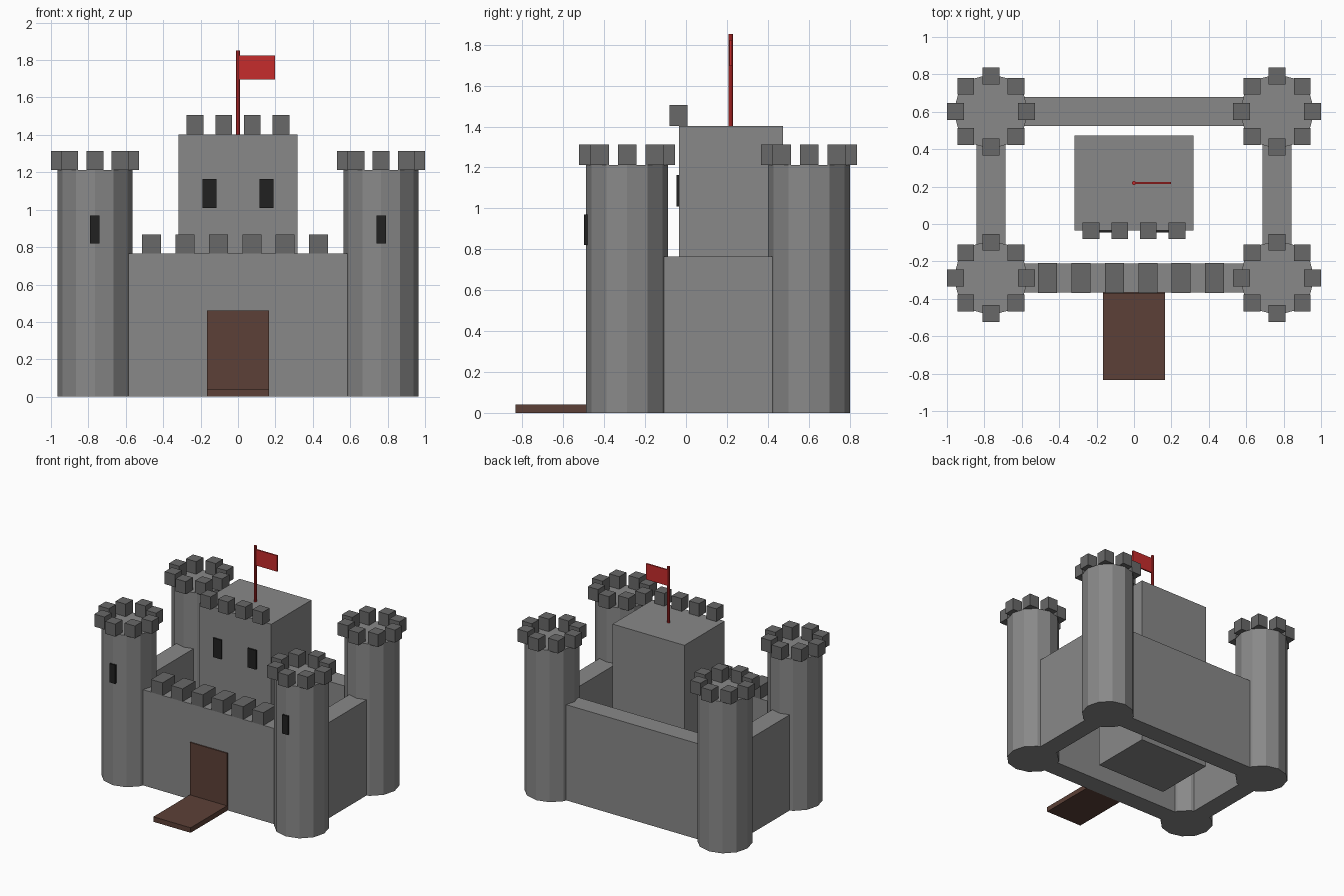
import bpy, bmesh
from math import cos, sin, pi
from mathutils import Matrix

if "Cube" in bpy.data.objects:
    bpy.data.objects.remove(bpy.data.objects["Cube"])


def material(name, rgb):
    m = bpy.data.materials.new(name)
    m.diffuse_color = (*rgb, 1)
    m.use_nodes = True
    m.node_tree.nodes["Principled BSDF"].inputs["Base Color"].default_value = m.diffuse_color
    return m


STONE = material("stone", (0.25, 0.25, 0.25))
DARK_STONE = material("dark_stone", (0.14, 0.14, 0.14))
WOOD = material("wood", (0.107, 0.051, 0.038))
GLASS = material("window_dark", (0.015, 0.015, 0.015))
RED = material("red", (0.565, 0.025, 0.025))


def finish(bm, name, mat):
    me = bpy.data.meshes.new(name)
    bm.to_mesh(me)
    bm.free()
    me.materials.append(mat)
    ob = bpy.data.objects.new(name, me)
    bpy.context.collection.objects.link(ob)
    return ob


def boxes(name, mat, spans):
    """One object of axis-aligned boxes, each (x0, x1, y0, y1, z0, z1)."""
    bm = bmesh.new()
    for x0, x1, y0, y1, z0, z1 in spans:
        m = (Matrix.Translation(((x0 + x1) / 2, (y0 + y1) / 2, (z0 + z1) / 2))
             @ Matrix.Diagonal((x1 - x0, y1 - y0, z1 - z0, 1)))
        bmesh.ops.create_cube(bm, size=1, matrix=m)
    return finish(bm, name, mat)


def cylinder(name, mat, x, y, z0, z1, r, sides):
    bm = bmesh.new()
    bmesh.ops.create_cone(bm, cap_ends=True, segments=sides, radius1=r, radius2=r,
                          depth=z1 - z0, matrix=Matrix.Translation((x, y, (z0 + z1) / 2)))
    return finish(bm, name, mat)


def block(x, y, z, w, d, h):
    """Span of a box resting at height z, centred on x, y."""
    return (x - w / 2, x + w / 2, y - d / 2, y + d / 2, z, z + h)


TX, FRONT, BACK = 0.765, -0.288, 0.602
TOWER_H, WALL_H, KEEP_H = 1.213, 0.765, 1.403
T = 0.077  # half wall thickness

# Corner towers with rings of merlons
for sx, side in ((-1, "left"), (1, "right")):
    for y, end in ((FRONT, "front"), (BACK, "back")):
        x = sx * TX
        cylinder(f"{end}_{side}_tower", STONE, x, y, 0, TOWER_H, 0.2, 12)
        boxes(f"{end}_{side}_tower_merlons", DARK_STONE,
              [block(x + 0.19 * cos(k * pi / 4), y + 0.19 * sin(k * pi / 4),
                     TOWER_H, 0.09, 0.09, 0.1) for k in range(8)])
    # Side walls and tower windows
    boxes(f"{side}_wall", STONE, [(sx * TX - T, sx * TX + T, FRONT, BACK, 0, WALL_H)])
    boxes(f"{side}_tower_window", GLASS,
          [(sx * TX - 0.025, sx * TX + 0.025, -0.498, -0.47, 0.82, 0.97)])

# Front and back walls, merlons along the front
for y, end in ((FRONT, "front"), (BACK, "back")):
    boxes(f"{end}_wall", STONE, [(-TX, TX, y - T, y + T, 0, WALL_H)])
boxes("front_wall_merlons", DARK_STONE,
      [block(-0.462 + 0.1786 * i, FRONT, WALL_H, 0.102, 0.16, 0.102) for i in range(6)])

# Keep with merlons and windows
boxes("keep", STONE, [(-0.318, 0.318, -0.034, 0.474, 0, KEEP_H)])
boxes("keep_merlons", DARK_STONE,
      [block(-0.23 + 0.1533 * i, -0.036, KEEP_H, 0.089, 0.089, 0.102) for i in range(4)])
boxes("keep_windows", GLASS,
      [block(x, -0.036, 1.01, 0.074, 0.02, 0.153) for x in (-0.153, 0.153)])

# Gate and drawbridge
boxes("gate", WOOD, [(-0.165, 0.165, -0.374, -0.35, 0, 0.46)])
boxes("drawbridge", WOOD, [(-0.165, 0.165, -0.834, -0.37, 0, 0.04)])

# Flag
cylinder("flag_pole", RED, 0, 0.219, KEEP_H, 1.852, 0.0115, 8)
boxes("flag", RED, [(0.005, 0.197, 0.213, 0.225, 1.697, 1.824)])
